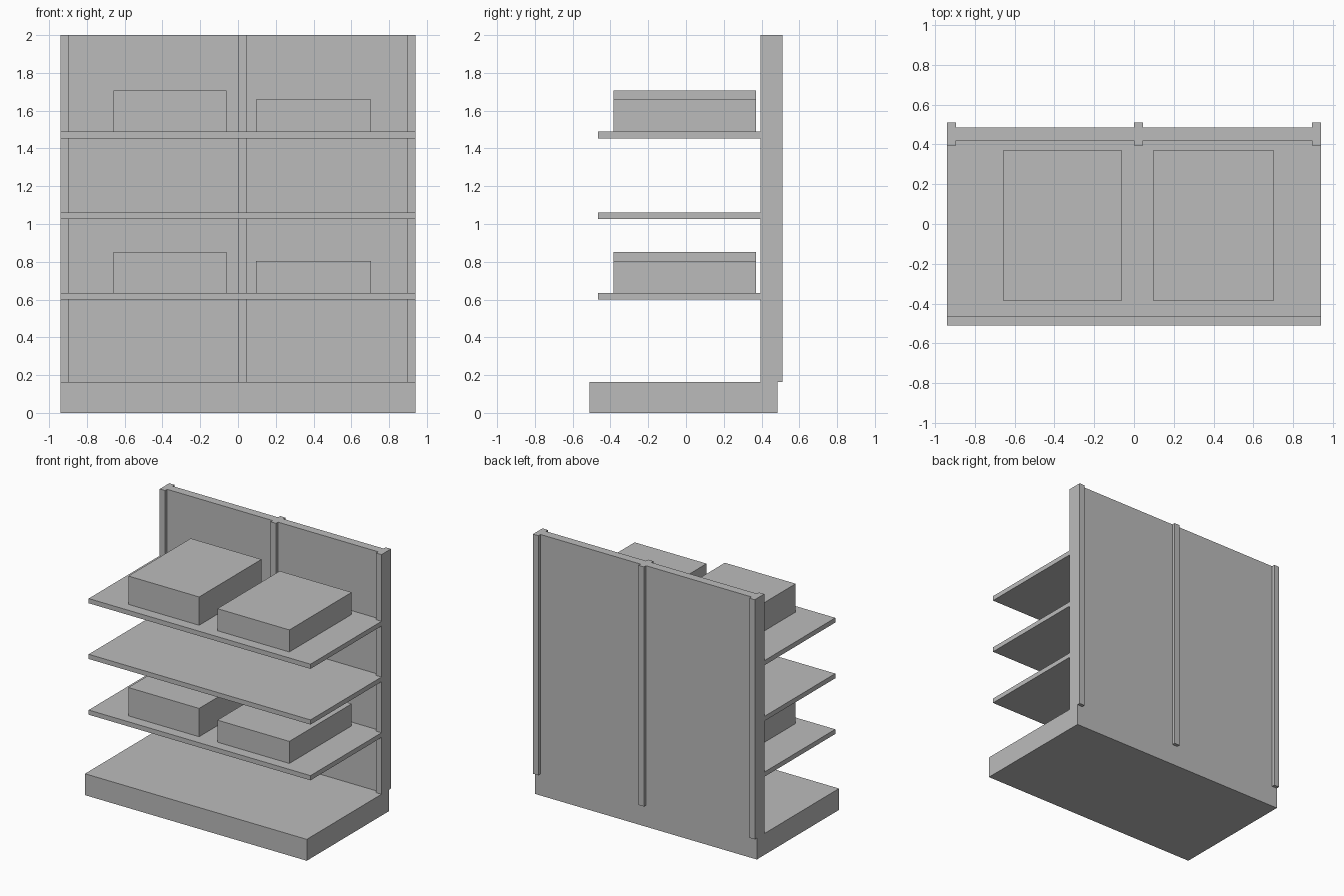
import bpy
import bmesh

old = bpy.data.objects.get("Cube")
if old:
    bpy.data.objects.remove(old, do_unlink=True)

# Single flat grey
grey = bpy.data.materials.new("light_grey")
grey.use_nodes = True
colour = (0.5, 0.5, 0.5, 1)
grey.diffuse_color = colour
grey.node_tree.nodes["Principled BSDF"].inputs["Base Color"].default_value = colour


def slab(name, outline, z0, z1):
    """Extrude a flat outline upwards from z0 to z1."""
    bm = bmesh.new()
    face = bm.faces.new([bm.verts.new((x, y, z0)) for x, y in outline])
    top = bmesh.ops.extrude_face_region(bm, geom=[face])["geom"]
    verts = [v for v in top if isinstance(v, bmesh.types.BMVert)]
    bmesh.ops.translate(bm, verts=verts, vec=(0, 0, z1 - z0))
    bmesh.ops.recalc_face_normals(bm, faces=bm.faces)
    mesh = bpy.data.meshes.new(name)
    bm.to_mesh(mesh)
    bm.free()
    mesh.materials.append(grey)
    obj = bpy.data.objects.new(name, mesh)
    bpy.context.collection.objects.link(obj)
    return obj


def box(name, x0, x1, y0, y1, z0, z1):
    return slab(name, [(x0, y0), (x1, y0), (x1, y1), (x0, y1)], z0, z1)


HALF, POST = 0.94, 0.045
INNER = HALF - POST
POST_FRONT, POST_BACK = 0.395, 0.51
PANEL_FRONT, PANEL_BACK = 0.42, 0.485
BASE_TOP, TOP = 0.164, 2.0

# Plinth
box("base", -HALF, HALF, -0.51, PANEL_BACK, 0, BASE_TOP)

# Uprights and the back panels between them
for side, x in (("right", -HALF), ("middle", 0), ("left", INNER)):
    box(side + "_post", x, x + POST, POST_FRONT, POST_BACK, BASE_TOP, TOP)
box("right_back_panel", -INNER, 0, PANEL_FRONT, PANEL_BACK, BASE_TOP, TOP)
box("left_back_panel", POST, INNER, PANEL_FRONT, PANEL_BACK, BASE_TOP, TOP)

# Shelves, notched around the end posts
shelf_outline = [(-HALF, -0.465), (HALF, -0.465), (HALF, POST_FRONT),
                 (INNER, POST_FRONT), (INNER, PANEL_FRONT),
                 (-INNER, PANEL_FRONT), (-INNER, POST_FRONT), (-HALF, POST_FRONT)]
for i, level in enumerate(("lower", "middle", "upper")):
    bottom = 0.599 + i * 0.427
    shelf_top = bottom + 0.036
    slab(level + "_shelf", shelf_outline, bottom, shelf_top)
    # Cartons stand on the lower and upper shelves
    if level != "middle":
        box(level + "_tall_carton", -0.66, -0.06, -0.385, 0.37, shelf_top, shelf_top + 0.217)
        box(level + "_short_carton", 0.095, 0.705, -0.385, 0.37, shelf_top, shelf_top + 0.169)
